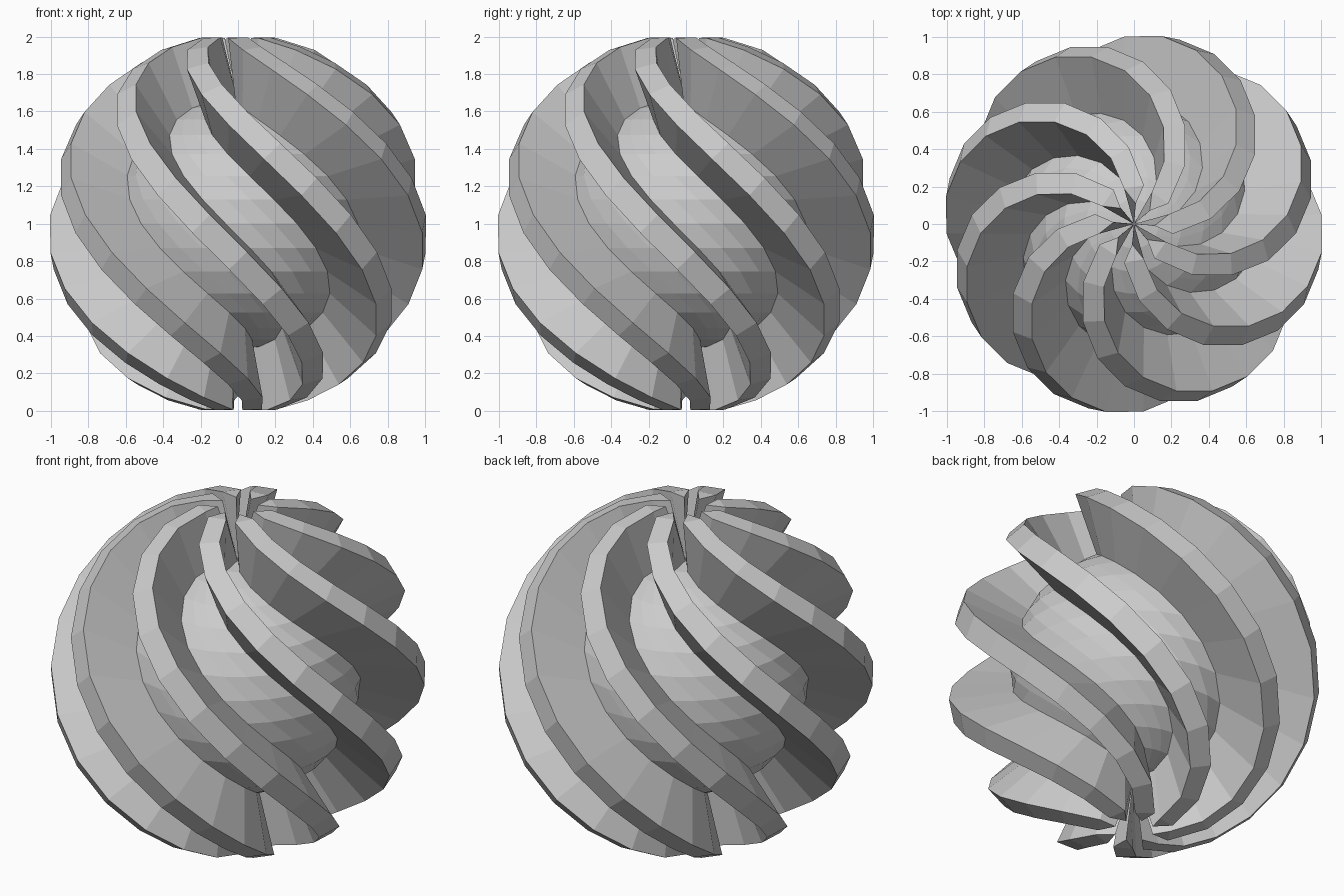
import bpy, bmesh, math
from mathutils import Vector, Matrix

cube = bpy.data.objects.get("Cube")
if cube:
    bpy.data.objects.remove(cube, do_unlink=True)

RINGS, COLUMNS, FINS = 16, 32, 8
CORE_R, OUTER_R = 0.67, 1.014
ROOT_R = CORE_R - 0.015          # fin roots sit just inside the core
TIP_R, TIP_ANGLE = 1.0, 0.11     # fin points stop short of the axis
PHASE = math.radians(-11.25)     # direction of the first fin at the equator
HALF_COL = math.pi / COLUMNS

grey = bpy.data.materials.new("light_grey")
grey.use_nodes = True
grey.diffuse_color = (0.6, 0.6, 0.6, 1)
grey.node_tree.nodes["Principled BSDF"].inputs["Base Color"].default_value = (0.6, 0.6, 0.6, 1)


def longitude(theta):
    """Each ring turns by the same angle as it steps down."""
    return PHASE + theta - math.pi / 2


def direction(theta, offset=0.0):
    """Unit vector on the twisted meridian at polar angle theta."""
    lon = longitude(theta) + offset
    return Vector((math.sin(theta) * math.cos(lon),
                   math.sin(theta) * math.sin(lon), math.cos(theta)))


def finish(bm, name):
    bmesh.ops.recalc_face_normals(bm, faces=bm.faces)
    bmesh.ops.translate(bm, vec=(0, 0, 1), verts=bm.verts)
    mesh = bpy.data.meshes.new(name)
    bm.to_mesh(mesh)
    bm.free()
    mesh.materials.append(grey)
    obj = bpy.data.objects.new(name, mesh)
    bpy.context.scene.collection.objects.link(obj)


def add_fin(bm, turn):
    """One twisted fin: rings of four corners closed by a slanted edge at each end."""
    spin = Matrix.Rotation(turn, 3, 'Z')

    def vert(co):
        return bm.verts.new(spin @ co)

    def tip(theta, sign):
        return vert(Vector((0, 0, sign * ROOT_R))), vert(direction(theta) * TIP_R)

    rows = []
    for i in range(1, RINGS):
        t = math.pi * i / RINGS
        out = direction(t)
        along = direction(t + 0.01) - direction(t - 0.01)
        side = out.cross(along).normalized()
        half = 0.05 + 0.018 * math.sin(t)
        rows.append([vert(direction(t, -HALF_COL) * ROOT_R),
                     vert(out * OUTER_R - side * half),
                     vert(out * OUTER_R + side * half),
                     vert(direction(t, HALF_COL) * ROOT_R)])
    for a, b in zip(rows, rows[1:]):
        for k in range(4):
            n = (k + 1) % 4
            bm.faces.new((a[k], a[n], b[n], b[k]))
    # pointed ends
    ends = ((rows[0], tip(TIP_ANGLE, 1)), (rows[-1], tip(math.pi - TIP_ANGLE, -1)))
    for row, (inner, outer) in ends:
        bm.faces.new((row[0], row[1], outer, inner))
        bm.faces.new((row[1], row[2], outer))
        bm.faces.new((row[2], row[3], inner, outer))
        bm.faces.new((row[3], row[0], inner))


# Spiral fins
fins = bmesh.new()
for f in range(FINS):
    add_fin(fins, 2 * math.pi * f / FINS)
finish(fins, "spiral_fins")

# Faceted core, twisted along with the fins
core = bmesh.new()
bmesh.ops.create_uvsphere(core, u_segments=COLUMNS, v_segments=RINGS, radius=CORE_R)
for v in core.verts:
    theta = math.acos(max(-1, min(1, v.co.z / CORE_R)))
    v.co = Matrix.Rotation(longitude(theta) - HALF_COL, 3, 'Z') @ v.co
finish(core, "core_sphere")
